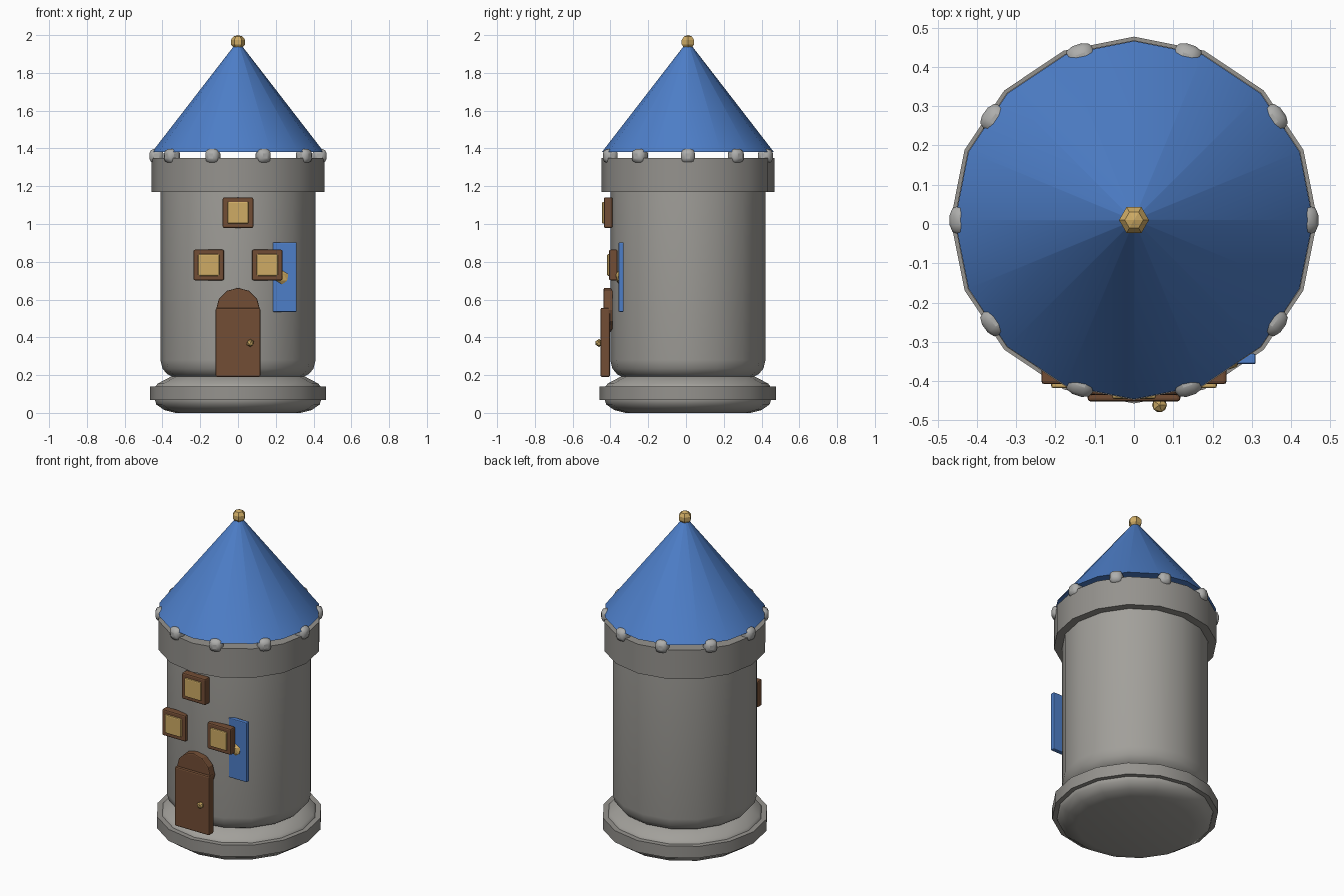
import bpy, math

if "Cube" in bpy.data.objects:
    bpy.data.objects.remove(bpy.data.objects["Cube"])

CY = 0.01  # tower axis in y


def mat(name, rgb):
    m = bpy.data.materials.new(name)
    m.diffuse_color = (*rgb, 1)
    m.use_nodes = True
    m.node_tree.nodes["Principled BSDF"].inputs["Base Color"].default_value = m.diffuse_color
    return m


STONE = mat("stone grey", (0.36, 0.35, 0.325))
TRIM = mat("trim stone", (0.30, 0.29, 0.27))
PALE = mat("pale stone", (0.42, 0.42, 0.41))
BLUE = mat("roof blue", (0.075, 0.21, 0.58))
BROWN = mat("wood brown", (0.17, 0.075, 0.035))
GOLD = mat("gold", (0.62, 0.41, 0.13))


def finish(ob, name, m, angle=None, bevel=0, seg=2):
    ob.name = name
    ob.data.materials.append(m)
    if bevel:
        b = ob.modifiers.new("bevel", 'BEVEL')
        b.width, b.segments = bevel, seg
    if angle:
        bpy.ops.object.shade_smooth_by_angle(angle=math.radians(angle))
    return ob


def lathe(name, profile, m, angle, n=16):
    # closed solid of revolution about the tower axis
    verts, faces = [], []
    for r, z in profile:
        for i in range(n):
            a = 2 * math.pi * i / n
            verts.append((r * math.cos(a), CY + r * math.sin(a), z))
    for k in range(len(profile) - 1):
        for i in range(n):
            j = (i + 1) % n
            faces.append((k * n + i, k * n + j, (k + 1) * n + j, (k + 1) * n + i))
    faces.append(tuple(reversed(range(n))))
    faces.append(tuple(range((len(profile) - 1) * n, len(profile) * n)))
    me = bpy.data.meshes.new(name)
    me.from_pydata(verts, [], faces)
    ob = bpy.data.objects.new(name, me)
    bpy.context.collection.objects.link(ob)
    bpy.ops.object.select_all(action='DESELECT')
    ob.select_set(True)
    bpy.context.view_layer.objects.active = ob
    return finish(ob, name, m, angle)


def box(name, lo, hi, m, bevel=0.008, seg=2):
    c = [(a + b) / 2 for a, b in zip(lo, hi)]
    bpy.ops.mesh.primitive_cube_add(size=1, location=c)
    ob = bpy.context.object
    ob.scale = [b - a for a, b in zip(lo, hi)]
    bpy.ops.object.transform_apply(location=False, rotation=False, scale=True)
    return finish(ob, name, m, None, bevel, seg)


def ball(name, loc, r, m, scale=(1, 1, 1)):
    bpy.ops.mesh.primitive_ico_sphere_add(subdivisions=1, radius=r, location=loc)
    ob = bpy.context.object
    ob.scale = scale
    return finish(ob, name, m)


# stone tower
lathe("base", [(0.33, 0), (0.39, 0.015), (0.433, 0.045), (0.44, 0.07),
               (0.44, 0.135), (0.425, 0.155), (0.34, 0.2)], STONE, 40)
lathe("base_ring", [(0.467, 0.068), (0.467, 0.14)], TRIM, 30)
lathe("tower_body", [(0.345, 0.19), (0.375, 0.205), (0.4, 0.235), (0.411, 0.28),
                     (0.411, 1.3)], STONE, 60)
lathe("parapet", [(0.458, 1.17), (0.458, 1.35)], TRIM, 30)

# battlement stones around the parapet
for i in range(10):
    a = 2 * math.pi * i / 10
    bpy.ops.mesh.primitive_cube_add(
        size=0.075, location=(0.432 * math.cos(a), CY + 0.432 * math.sin(a), 1.36),
        rotation=(0, 0, a))
    finish(bpy.context.object, f"battlement_{i + 1}", PALE, 60, 0.025, 2)

# roof and finial
lathe("roof", [(0.456, 1.38), (0.004, 1.965)], BLUE, 40)
bpy.ops.mesh.primitive_uv_sphere_add(segments=6, ring_count=5, radius=0.04,
                                     location=(0, CY, 1.963),
                                     rotation=(0, 0, math.radians(30)))
finish(bpy.context.object, "finial", GOLD).scale = (1, 1, 0.93)

# door with arched top
box("door", (-0.118, -0.452, 0.19), (0.118, -0.403, 0.556), BROWN)
bpy.ops.mesh.primitive_cylinder_add(vertices=12, radius=0.117, depth=0.048,
                                    location=(0, -0.412, 0.545),
                                    rotation=(math.pi / 2, 0, 0))
finish(bpy.context.object, "door_arch", BROWN, None, 0.006, 2)
ball("door_knob", (0.065, -0.461, 0.37), 0.021, GOLD)

# windows
for name, x, y, z in (("upper", 0, -0.435, 1.06),
                      ("left", -0.155, -0.408, 0.783),
                      ("right", 0.155, -0.408, 0.783)):
    box(name + "_window_frame", (x - 0.081, y, z - 0.081), (x + 0.081, y + 0.046, z + 0.081), BROWN)
    box(name + "_window_pane", (x - 0.056, y - 0.01, z - 0.057), (x + 0.056, y + 0.02, z + 0.057), GOLD, 0.006)

# banner with emblem
box("banner", (0.185, -0.357, 0.535), (0.31, -0.33, 0.903), BLUE, 0.005)
ball("banner_emblem", (0.232, -0.355, 0.718), 0.039, GOLD, (1, 0.45, 1))
